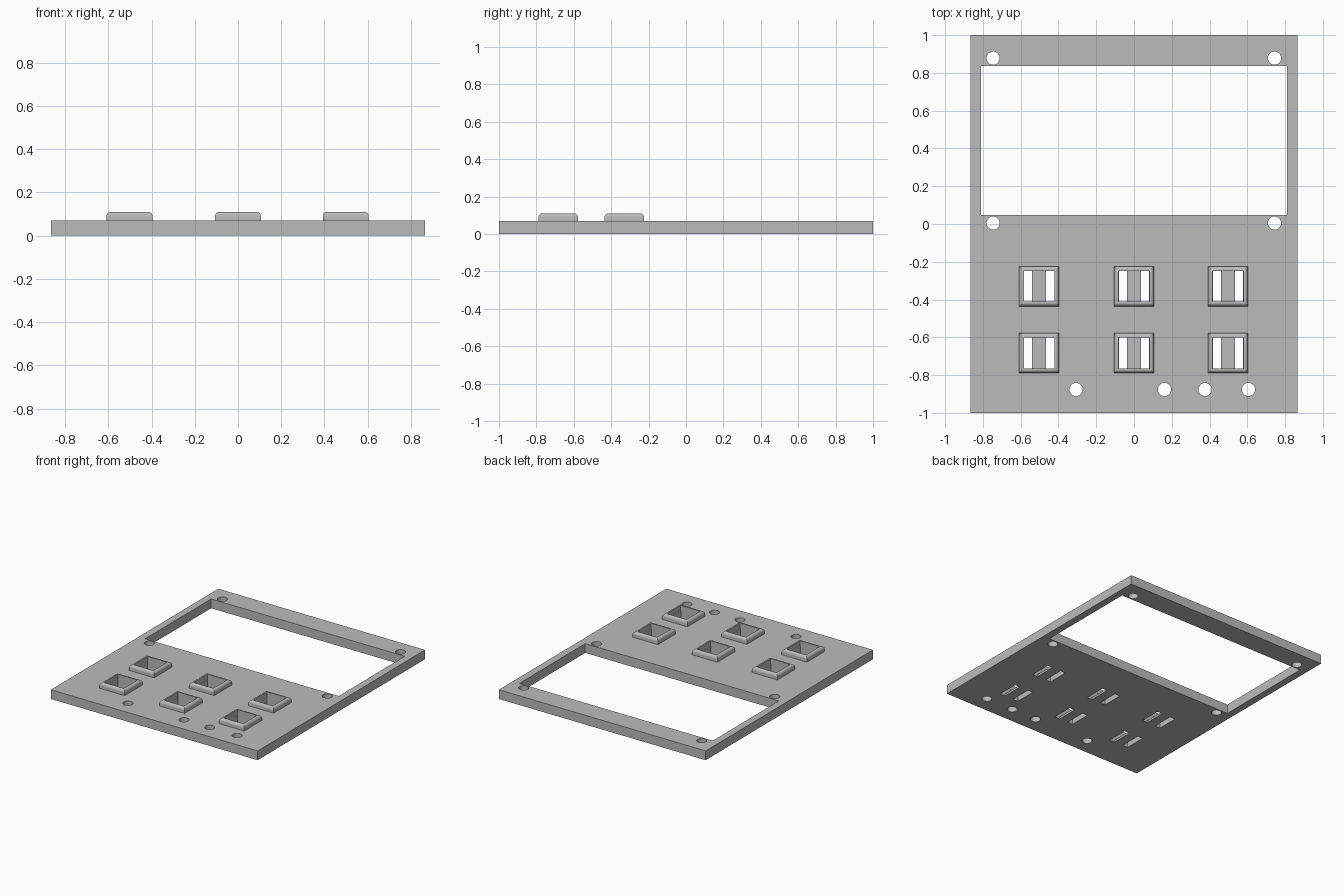
import bpy, bmesh, math
from mathutils import Matrix

cube = bpy.data.objects.get("Cube")
if cube:
    bpy.data.objects.remove(cube, do_unlink=True)

TOP = 0.07       # plate thickness
FLOOR = 0.015    # pocket floor thickness
RIM = 0.11       # bezel top
COLUMNS = (-0.502, 0, 0.498)
ROWS = (-0.33, -0.683)

grey = bpy.data.materials.new("panel grey")
grey.use_nodes = True
grey.diffuse_color = (0.5, 0.5, 0.5, 1)
grey.node_tree.nodes["Principled BSDF"].inputs["Base Color"].default_value = (0.5, 0.5, 0.5, 1)


def make_object(name, bm):
    bmesh.ops.recalc_face_normals(bm, faces=bm.faces)
    mesh = bpy.data.meshes.new(name)
    bm.to_mesh(mesh)
    bm.free()
    mesh.materials.append(grey)
    ob = bpy.data.objects.new(name, mesh)
    bpy.context.collection.objects.link(ob)
    return ob


def box(bm, x0, x1, y0, y1, z0, z1):
    place = Matrix.Translation(((x0 + x1) / 2, (y0 + y1) / 2, (z0 + z1) / 2))
    size = Matrix.Diagonal((x1 - x0, y1 - y0, z1 - z0, 1))
    bmesh.ops.create_cube(bm, size=1, matrix=place @ size)


def hole(bm, x, y):
    bmesh.ops.create_cone(bm, cap_ends=True, segments=32, radius1=0.035, radius2=0.035,
                          depth=0.4, matrix=Matrix.Translation((x, y, 0)))


def activate(ob):
    bpy.ops.object.select_all(action='DESELECT')
    ob.select_set(True)
    bpy.context.view_layer.objects.active = ob


def cut(target, bm):
    cutter = make_object("cutter", bm)
    cutter.hide_render = True
    mod = target.modifiers.new("cut", 'BOOLEAN')
    mod.operation = 'DIFFERENCE'
    mod.solver = 'EXACT'
    mod.object = cutter
    activate(target)
    bpy.ops.object.modifier_apply(modifier=mod.name)
    bpy.data.objects.remove(cutter, do_unlink=True)


# Flat panel
bm = bmesh.new()
box(bm, -0.865, 0.865, -1, 1, 0, TOP)
panel = make_object("panel", bm)

# Button pockets, open at the top
bm = bmesh.new()
for x in COLUMNS:
    for y in ROWS:
        box(bm, x - 0.081, x + 0.081, y - 0.082, y + 0.082, FLOOR, 0.3)
cut(panel, bm)

# Screen window, screw holes, lower holes and the paired slots in each pocket
bm = bmesh.new()
box(bm, -0.81, 0.81, 0.048, 0.836, -0.2, 0.3)
for x in (-0.746, 0.744):
    for y in (0.005, 0.878):
        hole(bm, x, y)
for x in (-0.307, 0.161, 0.376, 0.606):
    hole(bm, x, -0.876)
for x in COLUMNS:
    for y in ROWS:
        for side in (-1, 1):
            cx = x + side * 0.0585
            box(bm, cx - 0.0215, cx + 0.0215, y - 0.081, y + 0.081, -0.2, 0.2)
cut(panel, bm)
activate(panel)
bpy.ops.object.shade_smooth_by_angle(angle=math.radians(30))

# Raised square bezels with a rounded outer top edge
R = 0.02
profile = [(0.106, TOP)]
for i in range(7):
    a = math.pi / 2 * i / 6
    profile.append((0.106 - R + R * math.cos(a), RIM - R + R * math.sin(a)))
profile += [(0.0815, RIM), (0.0815, TOP)]

for row, y in zip(("upper", "lower"), ROWS):
    for col, x in zip(("right", "middle", "left"), COLUMNS):
        bm = bmesh.new()
        rings = [[bm.verts.new((x + sx * r, y + sy * r, z))
                  for sx, sy in ((-1, -1), (1, -1), (1, 1), (-1, 1))] for r, z in profile]
        for a, b in zip(rings, rings[1:] + rings[:1]):
            for i in range(4):
                j = (i + 1) % 4
                bm.faces.new((a[i], a[j], b[j], b[i]))
        bezel = make_object(f"{row}_{col}_button_bezel", bm)
        activate(bezel)
        bpy.ops.object.shade_smooth_by_angle(angle=math.radians(30))
